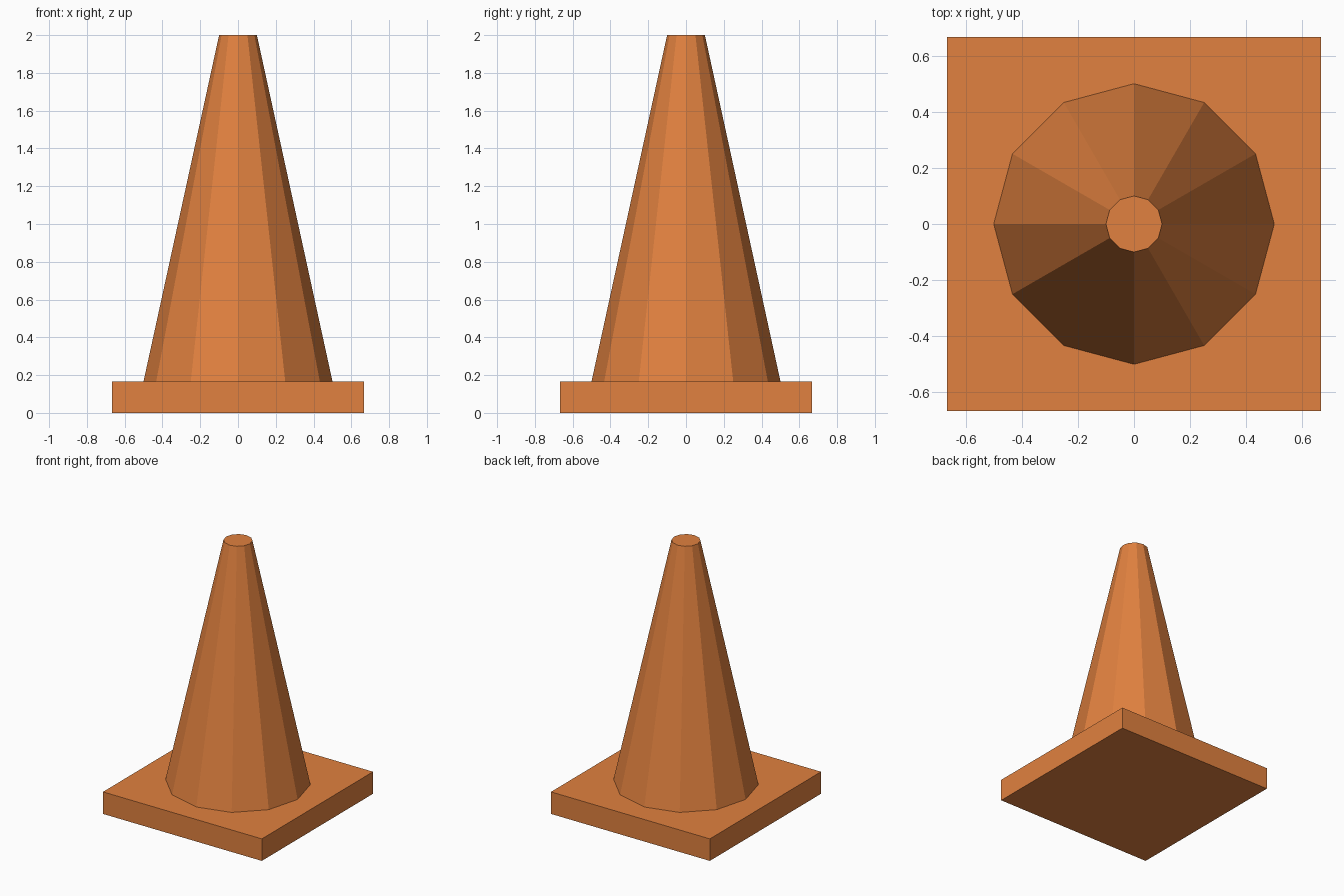
import bpy

if "Cube" in bpy.data.objects:
    bpy.data.objects.remove(bpy.data.objects["Cube"])

BASE_SIZE = 1.333
BASE_HEIGHT = 0.167
TOTAL_HEIGHT = 2.0

orange = bpy.data.materials.new("cone orange")
orange.diffuse_color = (0.75, 0.22, 0.05, 1.0)
orange.use_nodes = True
orange.node_tree.nodes["Principled BSDF"].inputs["Base Color"].default_value = orange.diffuse_color


def finish(name):
    obj = bpy.context.object
    obj.name = name
    obj.data.materials.append(orange)
    return obj


# Square foot plate
bpy.ops.mesh.primitive_cube_add(size=1, location=(0, 0, BASE_HEIGHT / 2))
base = finish("base_plate")
base.scale = (BASE_SIZE, BASE_SIZE, BASE_HEIGHT)
bpy.ops.object.transform_apply(location=False, rotation=False, scale=True)

# Twelve-sided tapered body with a flat cap
bpy.ops.mesh.primitive_cone_add(
    vertices=12, radius1=0.5, radius2=0.1,
    depth=TOTAL_HEIGHT - BASE_HEIGHT,
    location=(0, 0, (TOTAL_HEIGHT + BASE_HEIGHT) / 2))
finish("cone_body")
